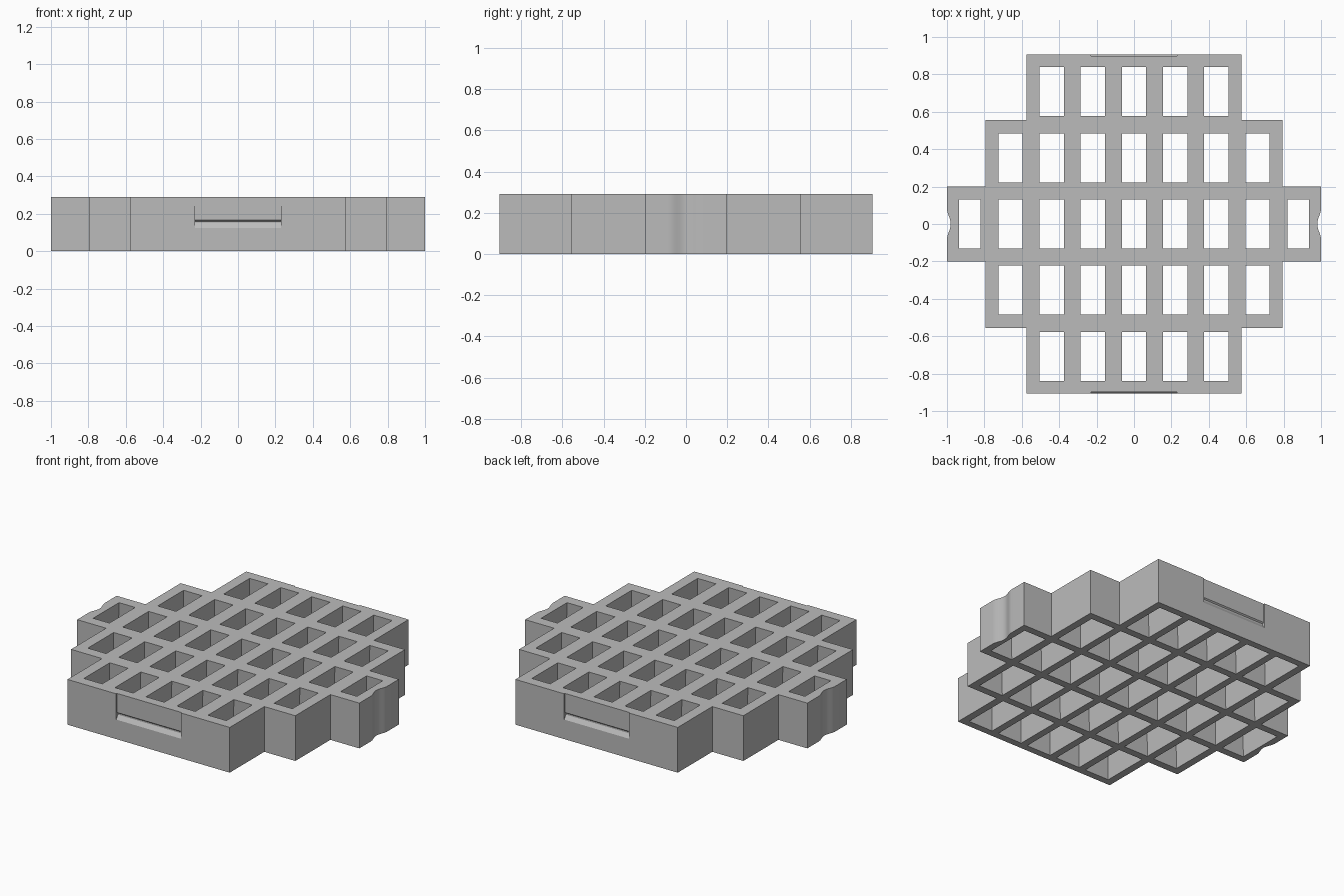
import bpy, bmesh, math

default = bpy.data.objects.get("Cube")
if default:
    bpy.data.objects.remove(default, do_unlink=True)

HEIGHT = 0.29
PITCH_X, PITCH_Y = 0.22, 0.354
DRAFT = 0.022          # how far each cell wall leans outward at the bottom

grey = bpy.data.materials.new("plain_grey")
grey.use_nodes = True
grey.diffuse_color = (0.5, 0.5, 0.5, 1)
grey.node_tree.nodes["Principled BSDF"].inputs["Base Color"].default_value = (0.5, 0.5, 0.5, 1)


def make_object(name, bm):
    bmesh.ops.recalc_face_normals(bm, faces=bm.faces)
    mesh = bpy.data.meshes.new(name)
    bm.to_mesh(mesh)
    bm.free()
    mesh.materials.append(grey)
    ob = bpy.data.objects.new(name, mesh)
    bpy.context.collection.objects.link(ob)
    return ob


def prism(bm, points, offset):
    """Close a 3D polygon and extrude it along the offset."""
    face = bm.faces.new([bm.verts.new(p) for p in points])
    result = bmesh.ops.extrude_face_region(bm, geom=[face])
    verts = [g for g in result["geom"] if isinstance(g, bmesh.types.BMVert)]
    bmesh.ops.translate(bm, verts=verts, vec=offset)


# Stepped outline with a soft finger notch at each end
def notch(y):
    return 1 - 0.01 * (1 + math.cos(math.pi * y / 0.085))


side = [(0.575, -0.905), (0.575, -0.555), (0.795, -0.555), (0.795, -0.2), (1, -0.2)]
curve = [(notch(y), y) for y in [0.085 * i / 8 for i in range(-8, 9)]]
right = side + curve + [(x, -y) for x, y in reversed(side)]
outline = right + [(-x, -y) for x, y in right]
bm = bmesh.new()
prism(bm, [(x, y, 0) for x, y in outline], (0, 0, HEIGHT))
body = make_object("grid_body", bm)


# Tapered cells, wider at the bottom
def cell(bm, x0, x1, y0, y1):
    rings = []
    for z in (-0.02, HEIGHT + 0.02):
        d = DRAFT * (HEIGHT - z) / HEIGHT
        corners = [(x0 - d, y0 - d), (x1 + d, y0 - d), (x1 + d, y1 + d), (x0 - d, y1 + d)]
        rings.append([bm.verts.new((x, y, z)) for x, y in corners])
    low, high = rings
    bm.faces.new(low[::-1])
    bm.faces.new(high)
    for i in range(4):
        j = (i + 1) % 4
        bm.faces.new((low[i], low[j], high[j], high[i]))


bm = bmesh.new()
for row in range(-2, 3):
    reach = 4 - abs(row)
    for col in range(-reach, reach + 1):
        x, y = col * PITCH_X, row * PITCH_Y
        x0, x1 = x - 0.065, x + 0.065
        if abs(col) == 4:      # end cells are narrower beside the notches
            x0, x1 = (0.82, 0.935) if col > 0 else (-0.935, -0.82)
        cell(bm, x0, x1, y - 0.131, y + 0.131)
cells = make_object("cell_cutter", bm)

# Shallow panel with a sloped grip ledge on the front and back walls
bm = bmesh.new()
profile = [(0.92, 0.125), (0.905, 0.125), (0.888, 0.15), (0.888, 0.16),
           (0.896, 0.167), (0.898, 0.32), (0.92, 0.32)]
for s in (-1, 1):
    prism(bm, [(-0.23, s * y, z) for y, z in profile], (0.46, 0, 0))
grips = make_object("grip_cutter", bm)

# Cut the cells and grips, then discard the cutters
bpy.context.view_layer.objects.active = body
for cutter in (cells, grips):
    cutter.hide_render = True
    mod = body.modifiers.new(cutter.name, 'BOOLEAN')
    mod.operation = 'DIFFERENCE'
    mod.solver = 'EXACT'
    mod.object = cutter
    bpy.ops.object.modifier_apply(modifier=mod.name)
    bpy.data.objects.remove(cutter, do_unlink=True)

bpy.ops.object.select_all(action='DESELECT')
body.select_set(True)
bpy.ops.object.shade_smooth_by_angle(angle=math.radians(25))
